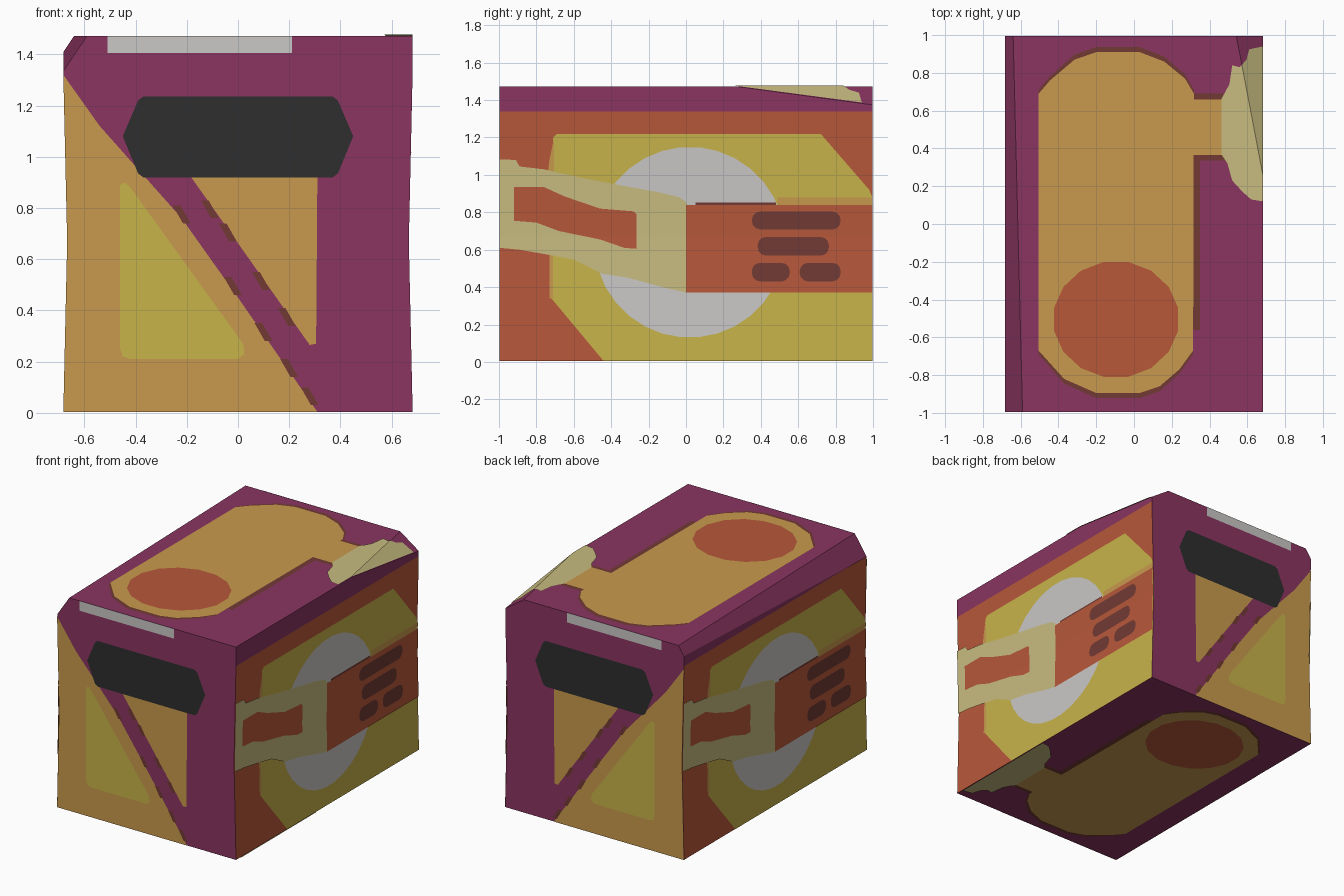
import bpy, bmesh, math
from mathutils import Vector

if "Cube" in bpy.data.objects:
    bpy.data.objects.remove(bpy.data.objects["Cube"])

L, T, BASE = 0.996, 1.472, 0.004      # half length, top and underside of the body
WAIST, BAND = 0.67, 1.34              # pinched height, foot of the top band
STEP = 0.0017                         # spacing of the painted plates


def material(name, rgb):
    m = bpy.data.materials.new(name)
    lin = [((c / 255 + 0.055) / 1.055) ** 2.4 for c in rgb]
    m.diffuse_color = (*lin, 1)
    m.use_nodes = True
    m.node_tree.nodes["Principled BSDF"].inputs["Base Color"].default_value = m.diffuse_color
    return m


PURPLE = material("plum purple", (138, 53, 97))
AMBER = material("amber", (201, 154, 77))
MUSTARD = material("mustard yellow", (200, 179, 74))
RUST = material("rust red", (184, 88, 58))
BLACK = material("charcoal", (46, 46, 46))
BROWN = material("dark brown", (114, 58, 52))
KHAKI = material("khaki", (200, 188, 128))
GREY = material("light grey", (202, 200, 198))


def finish(bm, name, mats):
    me = bpy.data.meshes.new(name)
    bm.to_mesh(me)
    bm.free()
    for m in mats:
        me.materials.append(m)
    ob = bpy.data.objects.new(name, me)
    bpy.context.collection.objects.link(ob)
    return ob


def half_width(z):
    return 0.667 + 0.015 * min(abs(z - WAIST) / WAIST, 1)


def cut(bm, co, no, clear=False):
    geom = bm.verts[:] + bm.edges[:] + bm.faces[:]
    res = bmesh.ops.bisect_plane(bm, geom=geom, plane_co=co, plane_no=no, clear_outer=clear)
    if clear:
        edges = [e for e in res["geom_cut"] if isinstance(e, bmesh.types.BMEdge)]
        bmesh.ops.edgeloop_fill(bm, edges=edges)


# Body: pinched block with two sloping corner cuts
CORNER = Vector((0.685, 0.26, T))
SLOPE = Vector((0.69, 0.135, 1))
bm = bmesh.new()
heights = [BASE, WAIST, BAND, T]
rings = []
for y in (-L, L):
    outline = [(half_width(z), z) for z in heights] + [(-half_width(z), z) for z in reversed(heights)]
    rings.append([bm.verts.new((x, y, z)) for x, z in outline])
n = len(rings[0])
bm.faces.new(rings[0])
bm.faces.new(rings[1][::-1])
for i in range(n):
    j = (i + 1) % n
    bm.faces.new((rings[0][i], rings[1][i], rings[1][j], rings[0][j]))
cut(bm, CORNER, SLOPE, True)
p = Vector((-0.59, -1, T))
no = (Vector((-0.685, -1, 1.33)) - p).cross(Vector((-0.64, 1, T)) - p)
cut(bm, p, no if no.x < 0 else -no, True)
bmesh.ops.recalc_face_normals(bm, faces=bm.faces[:])
for f in bm.faces:
    side = abs(f.normal.x) > 0.9 and f.calc_center_median().z < BAND
    f.material_index = 1 if side else 0
finish(bm, "crate_body", [PURPLE, RUST])


def place(face, s, u, v, o):
    """Wrap a flat drawing point on to one face of the body, o above the surface."""
    if face == "end":
        return Vector((u, s * (L + o), min(max(v, BASE), T)))
    if face == "side":
        v = max(v, BASE)
        return Vector((s * (half_width(v) + o), s * max(-L, min(L, u)), v))
    u = min(u, 0.682)
    if s < 0:
        return Vector((u, -v, BASE - o))
    z = T - SLOPE.x * (u - CORNER.x) - SLOPE.y * (v - CORNER.y)
    return Vector((u, v, min(T, z) + o))


NAMES = {"end": ("front", "back"), "side": ("right", "left"), "lid": ("top", "bottom")}
SIGNS = {"end": (-1, 1), "side": (1, -1), "lid": (1, -1)}


def plate(name, face, mat, layer, *polys):
    """Thin painted plate, made on both opposite faces."""
    for s, label in zip(SIGNS[face], NAMES[face]):
        bm = bmesh.new()
        for pts in polys:
            bm.faces.new([bm.verts.new((u, v, 0)) for u, v in pts])
        bmesh.ops.triangulate(bm, faces=bm.faces[:])
        if face == "side":
            cut(bm, (0, WAIST, 0), (0, 1, 0))
        elif face == "lid" and s > 0:
            cut(bm, (CORNER.x, CORNER.y, 0), (SLOPE.x, SLOPE.y, 0))
        for v in bm.verts:
            v.co = place(face, s, v.co.x, v.co.y, layer * STEP)
        axis = {"end": (0, s, 0), "side": (s, 0, 0), "lid": (0, 0, s)}[face]
        bm.normal_update()
        for f in bm.faces:
            if f.normal.dot(Vector(axis)) < 0:
                f.normal_flip()
        finish(bm, f"{label}_{name}", [mat])


def rect(a, b, c, d):
    return [(a, c), (b, c), (b, d), (a, d)]


def oval(cx, cy, rx, ry, n):
    return [(cx + rx * math.cos((i + 0.5) * math.tau / n),
             cy + ry * math.sin((i + 0.5) * math.tau / n)) for i in range(n)]


def rounded(a, b, c, d, r):
    pts = []
    for k, (x, y) in enumerate(((b - r, d - r), (a + r, d - r), (a + r, c + r), (b - r, c + r))):
        pts += [(x + r * math.cos((k + t / 3) * math.pi / 2),
                 y + r * math.sin((k + t / 3) * math.pi / 2)) for t in range(4)]
    return pts


# Front and back: amber panels, triangle, dark plaque, label strip
plate("lower_panel", "end", AMBER, 1,
      [(-0.682, BASE), (0.31, BASE), (0, 0.45), (-0.22, 0.76), (-0.54, 1.12), (-0.682, 1.32), (-0.667, WAIST)])
plate("upper_panel", "end", AMBER, 1,
      [(-0.19, 0.93), (0.03, 0.62), (0.28, 0.265), (0.305, 0.27), (0.31, 0.93)])
plate("triangle", "end", MUSTARD, 2,
      [(-0.46, 0.25), (-0.45, 0.22), (-0.42, 0.21), (0, 0.21), (0.025, 0.23), (0.02, 0.27),
       (-0.42, 0.88), (-0.44, 0.9), (-0.46, 0.89)])
chips = [(-0.22, 0.77), (-0.02, 0.49), (0.1, 0.31), (0.2, 0.17), (0.28, 0.06),
         (-0.11, 0.79), (-0.04, 0.7), (0.09, 0.51), (0.19, 0.37)]
plate("worn_chips", "end", BROWN, 2,
      *[[(x - 0.035, z + 0.04), (x - 0.005, z + 0.04), (x + 0.035, z - 0.03), (x + 0.005, z - 0.03)]
        for x, z in chips])
plate("plaque", "end", BLACK, 3,
      [(-0.45, 1.08), (-0.39, 1.22), (-0.37, 1.235), (0.37, 1.235), (0.39, 1.22), (0.45, 1.08),
       (0.39, 0.935), (0.37, 0.92), (-0.37, 0.92), (-0.39, 0.935)])
plate("label_strip", "end", GREY, 1, rect(-0.51, 0.21, 1.405, T))

# Sides: mustard panel, pale disc, rust block with vents, slotted strap
plate("mustard_panel", "side", MUSTARD, 1,
      [(-0.71, 1.2), (-0.69, 1.22), (0.72, 1.22), (0.98, 0.92), (1, 0.88), (1, BASE),
       (-0.44, BASE), (-0.72, 0.34)])
plate("disc", "side", GREY, 2, oval(0.02, 0.64, 0.51, 0.51, 32))
plate("panel_trim", "side", AMBER, 2, rect(0.49, 1, 0.83, 0.88),
      [(-0.74, 1.0), (-0.705, 1.0), (-0.705, 1.2), (-0.73, 1.08)],
      [(-0.73, 0.34), (-0.71, 0.34), (-0.71, 0.6), (-0.73, 0.6)])
plate("block_shadow_trim", "side", BROWN, 3, rect(0.05, 0.48, 0.835, 0.852))
plate("rust_block", "side", RUST, 4, rect(0, 1, 0.37, 0.84))
plate("strap", "side", KHAKI, 4,
      [(-1, 1.083), (-0.91, 1.08), (-0.89, 1.045), (-0.76, 1.03), (-0.57, 0.987), (-0.38, 0.95),
       (-0.14, 0.906), (-0.035, 0.88), (0.005, 0.85), (0.005, 0.37), (-0.115, 0.397), (-0.31, 0.45),
       (-0.45, 0.472), (-0.6, 0.547), (-0.74, 0.574), (-0.89, 0.6), (-1, 0.61)])
plate("strap_slot", "side", RUST, 5,
      [(-0.92, 0.935), (-0.76, 0.935), (-0.65, 0.885), (-0.46, 0.82), (-0.28, 0.805), (-0.265, 0.79),
       (-0.265, 0.605), (-0.33, 0.61), (-0.46, 0.655), (-0.68, 0.7), (-0.8, 0.745), (-0.92, 0.755)])
plate("vents", "side", BROWN, 5,
      rounded(0.352, 0.827, 0.708, 0.804, 0.045), rounded(0.383, 0.764, 0.568, 0.668, 0.045),
      rounded(0.352, 0.555, 0.43, 0.53, 0.045), rounded(0.608, 0.827, 0.43, 0.53, 0.045))

# Top and underside: amber capsule with brown rim, rust spot, khaki neck flare
capsule = [(-0.505, 0.69), (-0.445, 0.76), (-0.315, 0.87), (-0.2, 0.91), (0.03, 0.91), (0.16, 0.86),
           (0.27, 0.77), (0.317, 0.69), (0.313, -0.67), (0.24, -0.77), (0.135, -0.86), (0.03, -0.895),
           (-0.2, -0.895), (-0.37, -0.82), (-0.505, -0.67)]
plate("capsule_rim", "lid", BROWN, 1, [(x, y * 1.03) for x, y in capsule])
plate("rim_bar", "lid", BROWN, 1, rect(0.31, 0.35, -0.56, 0.35), rect(0.315, 0.49, 0.335, 0.69))
plate("capsule", "lid", AMBER, 2, capsule)
plate("neck", "lid", AMBER, 2, rect(0.3, 0.48, 0.365, 0.66))
plate("neck_flare", "lid", KHAKI, 3,
      [(0.685, 0.94), (0.61, 0.925), (0.595, 0.87), (0.56, 0.83), (0.52, 0.84), (0.505, 0.74), (0.462, 0.66),
       (0.462, 0.37), (0.495, 0.32), (0.52, 0.23), (0.575, 0.17), (0.62, 0.13), (0.685, 0.12)])
plate("spot", "lid", RUST, 3, oval(-0.095, -0.505, 0.335, 0.31, 16))
